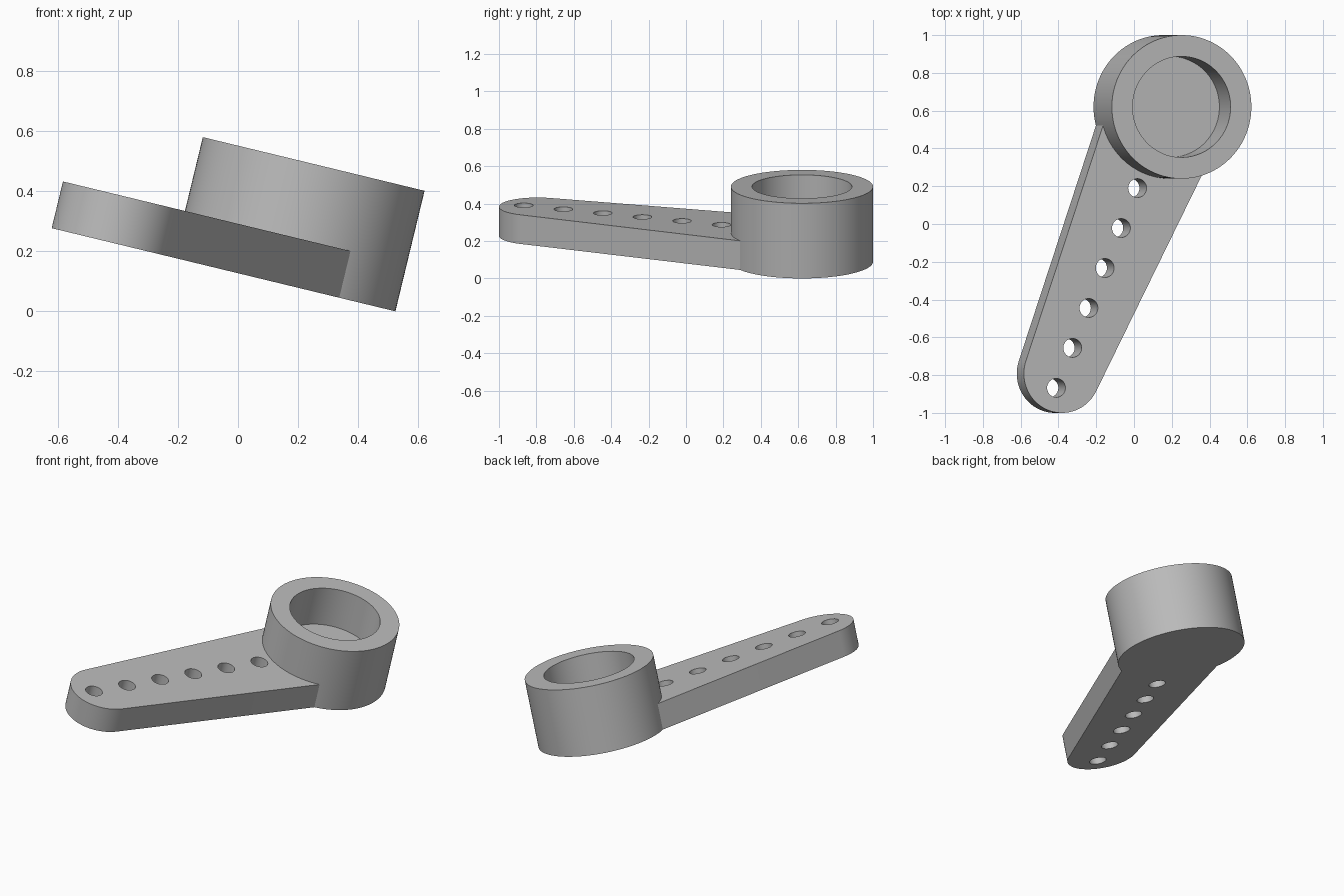
import bpy, bmesh
from math import sin, cos, acos, asin, atan2, hypot, pi, radians
from mathutils import Matrix

cube = bpy.data.objects.get("Cube")
if cube:
    bpy.data.objects.remove(cube)

SEG = 96
HUB_R, BORE_R, HUB_H = 0.38, 0.267, 0.413
ARM_T, TIP_R, ROOT_R, HOLE_R = 0.16, 0.208, 0.316, 0.05
TIP = (-0.59, -1.412)          # tip centre, measured from the hub axis
TILT = Matrix.Translation((0.155, 0.62, 0.0895)) @ Matrix.Rotation(radians(13.6), 4, 'Y')

grey = bpy.data.materials.new("plain grey")
grey.use_nodes = True
grey.diffuse_color = (0.5, 0.5, 0.5, 1)
grey.node_tree.nodes["Principled BSDF"].inputs["Base Color"].default_value = (0.5, 0.5, 0.5, 1)


def arc(cx, cy, r, a0, a1, n):
    return [(cx + r * cos(a0 + (a1 - a0) * i / n), cy + r * sin(a0 + (a1 - a0) * i / n))
            for i in range(n + 1)]


def finish(name, bm):
    bmesh.ops.recalc_face_normals(bm, faces=bm.faces)
    mesh = bpy.data.meshes.new(name)
    bm.to_mesh(mesh)
    bm.free()
    mesh.materials.append(grey)
    obj = bpy.data.objects.new(name, mesh)
    bpy.context.collection.objects.link(obj)
    obj.matrix_world = TILT
    bpy.ops.object.select_all(action='DESELECT')
    obj.select_set(True)
    bpy.context.view_layer.objects.active = obj
    bpy.ops.object.shade_smooth_by_angle(angle=radians(30))


# Hub: stacked rings form a cup with a blind bore
bm = bmesh.new()
rings = []
for r, z in ((HUB_R, 0), (HUB_R, HUB_H), (BORE_R, HUB_H), (BORE_R, ARM_T)):
    rings.append([bm.verts.new((x, y, z)) for x, y in arc(0, 0, r, 0, 2 * pi, SEG)[:-1]])
for low, high in zip(rings, rings[1:]):
    for i in range(SEG):
        j = (i + 1) % SEG
        bm.faces.new((low[i], low[j], high[j], high[i]))
bm.faces.new(rings[0])
bm.faces.new(rings[-1])
finish("hub", bm)

# Arm: tapered outline with a round tip, ending on the hub wall
length = hypot(*TIP)
heading = atan2(TIP[1], TIP[0])
taper = asin((ROOT_R - TIP_R) / length)
side = pi / 2 - taper                      # tangent angle either side of the heading
inner = HUB_R - 0.003
meet = side - acos(ROOT_R / inner)         # where the sides reach the hub
outline = arc(*TIP, TIP_R, heading - side, heading + side, 48)
outline += arc(0, 0, inner, heading + meet, heading - meet, 40)
loops = [outline]

# Row of six holes along the arm
for i in range(6):
    d = (0.466 + 0.2292 * i) * 1.0
    loops.append(arc(d * cos(heading), d * sin(heading), HOLE_R, 0, 2 * pi, 40)[:-1])

bm = bmesh.new()
for loop in loops:
    verts = [bm.verts.new((x, y, 0)) for x, y in loop]
    for a, b in zip(verts, verts[1:] + verts[:1]):
        bm.edges.new((a, b))
bmesh.ops.triangle_fill(bm, edges=bm.edges[:], use_beauty=True)
top = bmesh.ops.extrude_face_region(bm, geom=bm.faces[:])["geom"]
bmesh.ops.translate(bm, vec=(0, 0, ARM_T),
                    verts=[v for v in top if isinstance(v, bmesh.types.BMVert)])
finish("arm", bm)
